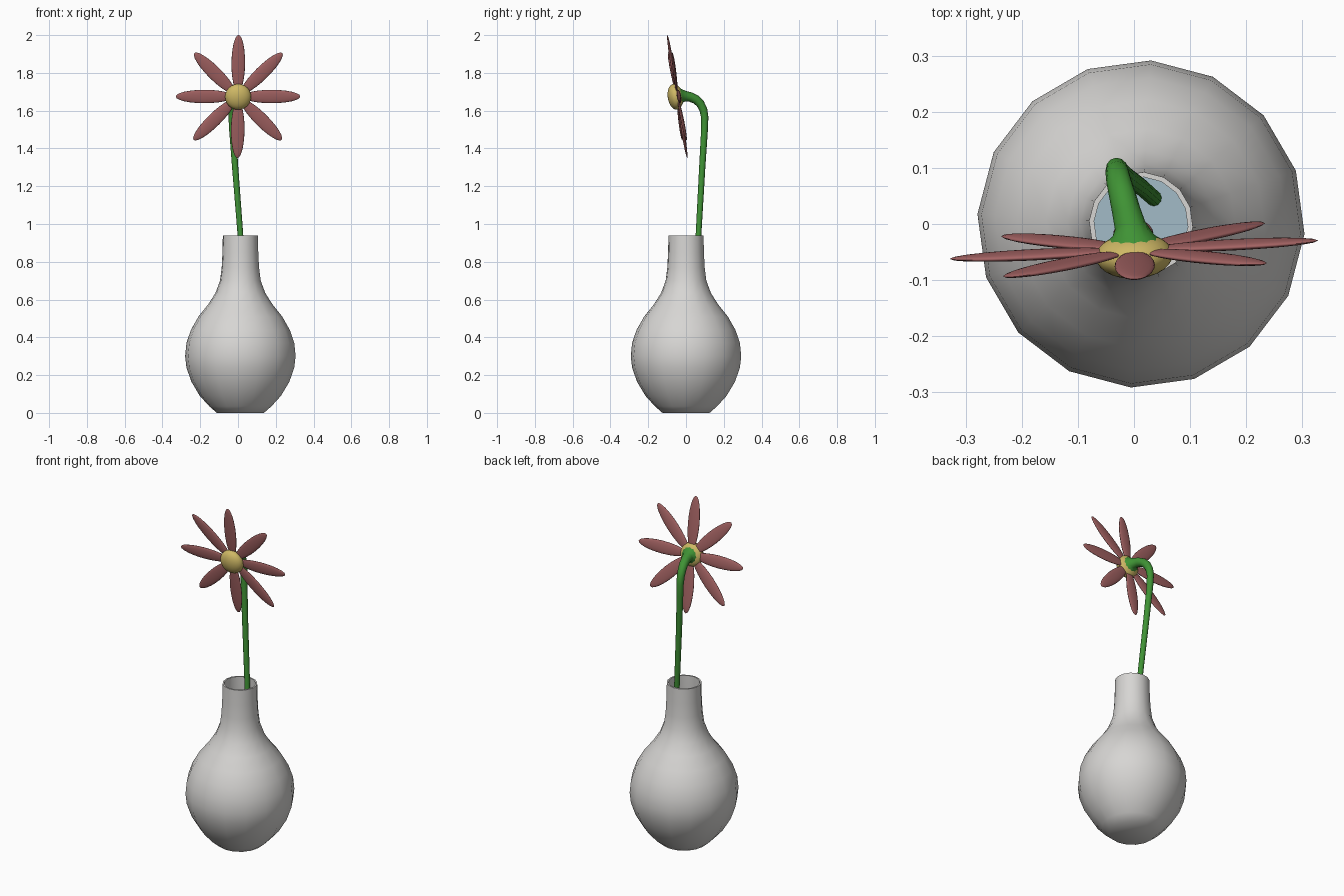
import bpy, bmesh, math
from mathutils import Vector, Matrix

if "Cube" in bpy.data.objects:
    bpy.data.objects.remove(bpy.data.objects["Cube"])


def material(name, rgb):
    m = bpy.data.materials.new(name)
    m.diffuse_color = (*rgb, 1)
    m.use_nodes = True
    m.node_tree.nodes["Principled BSDF"].inputs["Base Color"].default_value = m.diffuse_color
    return m


GREY = material("pale grey ceramic", (0.68, 0.67, 0.655))
GREEN = material("leaf green", (0.05, 0.29, 0.035))
PINK = material("dusty pink", (0.37, 0.125, 0.125))
YELLOW = material("soft yellow", (0.62, 0.48, 0.13))
BLUE = material("water blue", (0.36, 0.50, 0.57))


def finish(bm, name, mat, angle=50):
    bmesh.ops.recalc_face_normals(bm, faces=bm.faces)
    me = bpy.data.meshes.new(name)
    bm.to_mesh(me)
    bm.free()
    me.materials.append(mat)
    ob = bpy.data.objects.new(name, me)
    bpy.context.collection.objects.link(ob)
    bpy.ops.object.select_all(action='DESELECT')
    ob.select_set(True)
    bpy.context.view_layer.objects.active = ob
    bpy.ops.object.shade_smooth_by_angle(angle=math.radians(angle))
    return ob


def skin(rings):
    """Join rings of points into a tube with capped ends."""
    bm = bmesh.new()
    vs = [[bm.verts.new(p) for p in r] for r in rings]
    n = len(vs[0])
    for a, b in zip(vs, vs[1:]):
        for i in range(n):
            j = (i + 1) % n
            bm.faces.new((a[i], a[j], b[j], b[i]))
    bm.faces.new(vs[0])
    bm.faces.new(vs[-1])
    return bm


def lathe(profile, cx, n=16, offset=-3.5):
    rings = []
    for r, z in profile:
        rings.append([(cx + r * math.cos(math.radians(offset) + math.tau * i / n),
                       r * math.sin(math.radians(offset) + math.tau * i / n), z)
                      for i in range(n)])
    return skin(rings)


# Vase: outside up to the rim, then back down the inside
outer = [(0.125, 0), (0.165, 0.035), (0.215, 0.09), (0.26, 0.165), (0.286, 0.24),
         (0.293, 0.30), (0.286, 0.37), (0.262, 0.44), (0.222, 0.51), (0.17, 0.575),
         (0.132, 0.635), (0.108, 0.70), (0.099, 0.77), (0.095, 0.85), (0.093, 0.938)]
inner = [(r - 0.009, max(z, 0.015)) for r, z in reversed(outer)]
finish(lathe(outer + inner, 0.0125), "vase", GREY)

# Water surface inside the vase
finish(lathe([(0.15, 0.57), (0.145, 0.588)], 0.0125), "water", BLUE)

# Flower frame: facing forward, slightly down and to the right
right = Vector((0.9987, 0.05, 0)).normalized()
normal = right.cross(Vector((0, -0.16, 0.987))).normalized()
up = normal.cross(right)
centre = Vector((0, -0.046, 1.675))
frame = Matrix((right, up, normal)).transposed().to_4x4()
frame.translation = centre

# Stem: leaning tube that bends forward and flares behind the flower
path = [((0.065, 0.02, 0.10), 0.014), ((0.013, 0.066, 0.94), 0.015),
        ((-0.015, 0.086, 1.30), 0.0165), ((-0.029, 0.098, 1.50), 0.018),
        ((-0.031, 0.099, 1.565), 0.0195), ((-0.030, 0.092, 1.605), 0.021),
        ((-0.027, 0.076, 1.637), 0.0225), ((-0.021, 0.053, 1.659), 0.024),
        ((-0.014, 0.024, 1.672), 0.0255), ((-0.007, -0.003, 1.676), 0.028),
        (tuple(centre - normal * 0.026), 0.037), (tuple(centre - normal * 0.012), 0.054),
        (tuple(centre - normal * 0.002), 0.054)]
pts = [Vector(p) for p, r in path]
rings = []
for k, (p, r) in enumerate(path):
    t = pts[min(k + 1, len(pts) - 1)] - pts[max(k - 1, 0)]
    t = normal if k >= len(pts) - 3 else t.normalized()
    u = (right - t * right.dot(t)).normalized()
    v = t.cross(u)
    rings.append([pts[k] + r * (u * math.cos(math.tau * i / 12) + v * math.sin(math.tau * i / 12))
                  for i in range(12)])
finish(skin(rings), "stem", GREEN)


def ellipsoid(name, mat, scale, matrix, segs, rows):
    bm = bmesh.new()
    bmesh.ops.create_uvsphere(bm, u_segments=segs, v_segments=rows, radius=1)
    bm.transform(matrix @ Matrix.Diagonal((*scale, 1)))
    return finish(bm, name, mat, 80)


# Flower centre
ellipsoid("flower_centre", YELLOW, (0.069, 0.069, 0.040),
          frame @ Matrix.Translation((0, 0, 0.011)), 24, 14)

# Eight flat petals around the centre
for i in range(8):
    turn = Matrix.Rotation(math.tau * i / 8, 4, 'Z')
    ellipsoid(f"petal_{i + 1}", PINK, (0.152, 0.036, 0.0085),
              frame @ turn @ Matrix.Translation((0.178, 0, 0)), 24, 12)
